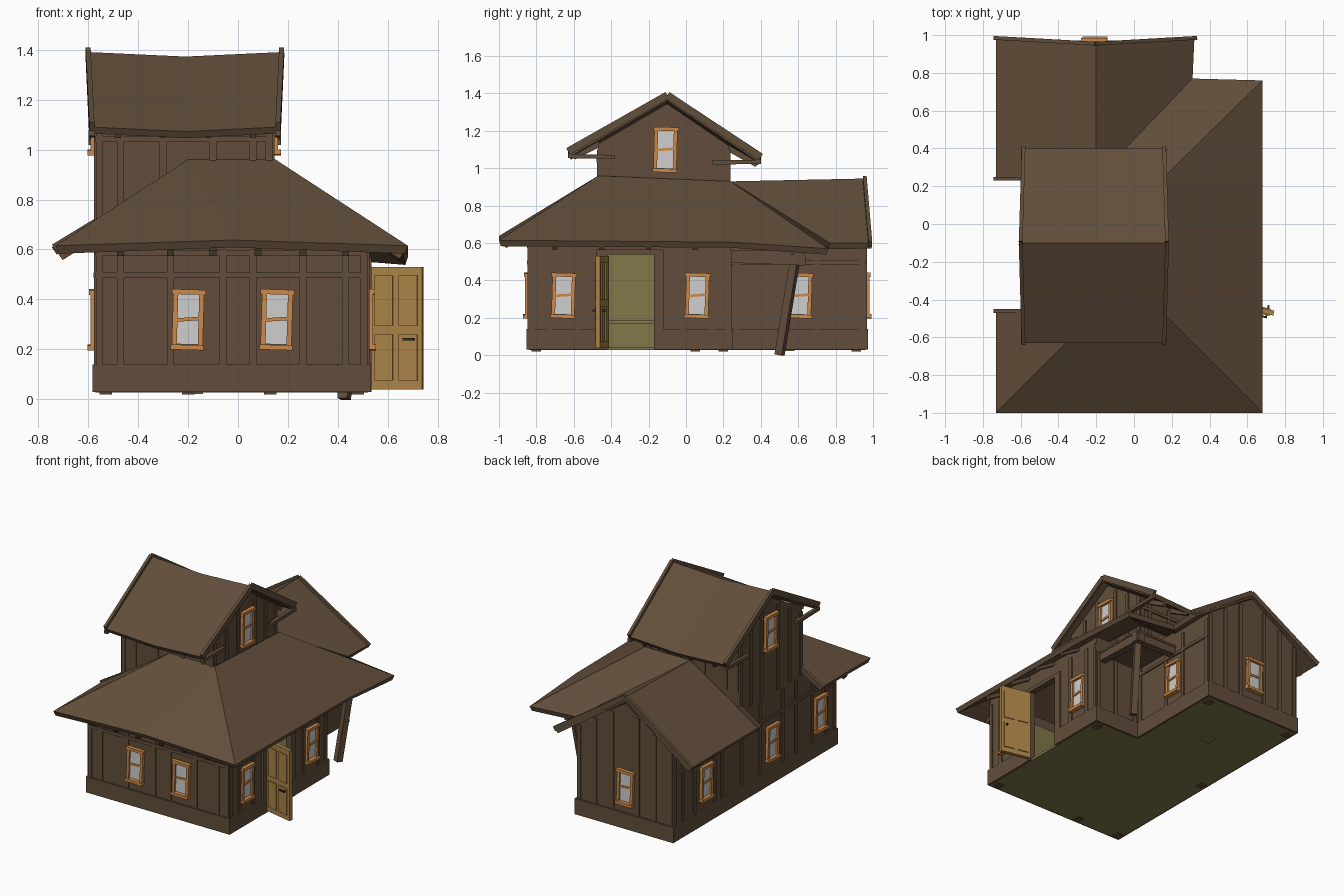
import bpy, bmesh, math
from mathutils import Matrix, Vector

cube = bpy.data.objects.get("Cube")
if cube:
    bpy.data.objects.remove(cube)


def material(name, r, g, b):
    m = bpy.data.materials.new(name)
    m.use_nodes = True
    m.diffuse_color = (r, g, b, 1)
    m.node_tree.nodes["Principled BSDF"].inputs["Base Color"].default_value = (r, g, b, 1)
    return m


brown = material("brown timber", .122, .076, .043)
orange = material("orange trim", .61, .25, .065)
ochre = material("ochre door", .40, .223, .061)
olive = material("olive interior", .223, .188, .07)
glass = material("pale glass", .62, .62, .62)
iron = material("dark iron", .03, .025, .02)

parts = {}


def part(name, mat):
    return parts.setdefault(name, (bmesh.new(), mat))[0]


def box(name, mat, lo, hi, frame=Matrix()):
    """Box between two corners, placed in a local frame."""
    lo, hi = Vector(lo), Vector(hi)
    m = frame @ Matrix.Translation((lo + hi) / 2) @ Matrix.Diagonal((*(hi - lo), 1))
    bmesh.ops.create_cube(part(name, mat), size=1, matrix=m)


def beam(name, mat, p, q, w, h):
    """Bar of section w by h from p to q."""
    p, q = Vector(p), Vector(q)
    rot = (q - p).to_track_quat('Y', 'Z').to_matrix().to_4x4()
    box(name, mat, (-w / 2, 0, -h / 2), (w / 2, (q - p).length, h / 2),
        Matrix.Translation(p) @ rot)


def prism(name, mat, points, shift):
    """Extrude a flat outline along a vector."""
    bm = part(name, mat)
    face = bm.faces.new([bm.verts.new(p) for p in points])
    out = bmesh.ops.extrude_face_region(bm, geom=[face])
    bmesh.ops.translate(bm, vec=shift, verts=[v for v in out["geom"] if isinstance(v, bmesh.types.BMVert)])
    bmesh.ops.recalc_face_normals(bm, faces=bm.faces)


def sheet(name, points, faces, thick):
    """Roof surface with thickness hanging below it."""
    bm = part(name, brown)
    vs = {k: bm.verts.new(p) for k, p in points.items()}
    for f in faces:
        face = bm.faces.new([vs[k] for k in f.split()])
        face.normal_update()
        if face.normal.z < 0:
            face.normal_flip()
    solid[name] = thick


solid = {}


def wall_frame(x, y, z, side):
    """Local frame whose -y points out of the wall."""
    turn = {"front": 0, "left": 90, "back": 180, "right": -90}[side]
    return Matrix.Translation((x, y, z)) @ Matrix.Rotation(math.radians(turn), 4, 'Z')


# Walls
x0, x1, xn = -.57, .52, .17
y0, yn, y1 = -.84, .24, .96
low, top, t = .03, .67, .03
box("front_wall", brown, (x0, y0, low), (x1, y0 + t, top))
box("right_wall", brown, (x0, y0, low), (x0 + t, y1, top))
box("left_wall", brown, (x1 - t, y0, low), (x1, -.42, top))
box("left_wall", brown, (x1 - t, -.17, low), (x1, yn, top))
box("left_wall", brown, (x1 - t, -.42, .54), (x1, -.17, top))
box("porch_back_wall", brown, (xn, yn - t, low), (x1, yn, top))
box("porch_side_wall", brown, (xn - t, yn, low), (xn, y1, top))
prism("gable_end_wall", brown, [(x0, y1, low), (xn, y1, low), (xn, y1, top), (-.2, y1, .9), (x0, y1, top)], (0, -t, 0))
prism("tower_walls", brown, [(x0, -.47, .6), (x0, .23, .6), (x0, .23, 1.12), (x0, -.1, 1.345), (x0, -.47, 1.13)], (.71, 0, 0))

# Floor, inner lining and feet
box("floor", olive, (x0, y0, .028), (x1, yn, .045))
box("floor", olive, (x0, yn, .028), (xn, y1, .045))
box("inner_lining", olive, (x0 + t, y0 + t, .045), (x0 + t + .008, y1 - t, .6))
box("inner_lining", olive, (x0 + t, y0 + t, .045), (x1 - t, y0 + t + .008, .6))
box("inner_lining", olive, (x0 + t, yn - t - .008, .045), (x1 - t, yn - t, .6))
box("inner_baseboard", olive, (x0 + t, y0 + t, .045), (x0 + t + .02, yn, .17))
box("inner_baseboard", olive, (x0 + t, y0 + t, .17), (x0 + t + .03, yn, .19))
for fx, fy in [(-.53, -.8), (-.2, -.8), (.48, -.8), (.48, .2), (.13, .91), (-.53, .91), (-.53, .05)]:
    box("feet", brown, (fx - .025, fy - .025, .02), (fx + .025, fy + .025, .035))
box("floor_hatch", olive, (-.22, .5, .022), (-.14, .58, .03))

# Plinth boards
e = .012
for lo, hi in [((x0, y0 - e), (x1 + e, y0)), ((x0 - e, y0 - e), (x0, y1 + e)),
               ((x1, y0 - e), (x1 + e, -.45)), ((x1, -.13), (x1 + e, yn + e)),
               ((xn, yn), (x1 + e, yn + e)), ((xn, yn), (xn + e, y1 + e)),
               ((x0, y1), (xn + e, y1 + e))]:
    box("plinth", brown, (*lo, low), (*hi, .14))


# Battens and rails on the outside
def batten(x, y, side, z0, z1, w=.028):
    box("battens", brown, (-w / 2, -.007, z0), (w / 2, .005, z1), wall_frame(x, y, 0, side))


def rail(x, y, side, half, z):
    box("rails", brown, (-half, -.009, z), (half, .005, z + .022), wall_frame(x, y, 0, side))


for x in (-.555, -.47, -.27, -.06, .06, .26, .43, .505):
    batten(x, y0, "front", .14, .6)
for y in (-.825, -.73, -.58, -.4, -.25, 0, .2, .42, .5, .72, .85, .945):
    batten(x0, y, "right", .14, .64)
for y in (-.825, -.73, -.58, -.02, .14, .225):
    batten(x1, y, "left", .14, .62)
for y in (.27, .53, .7, .94):
    batten(xn, y, "left", .14, .62)
for x in (.2, .36, .505):
    batten(x, yn, "back", .14, .56)
for x in (-.555, -.43, -.3, -.1, .03, .155):
    batten(x, y1, "back", .14, .89 - abs(x + .2) * .64)
for z in (.485, .575):
    rail(-.025, y0, "front", .545, z)
rail(x0, .06, "right", .9, .485)
rail(xn, .6, "left", .36, .485)
for x, side in ((x0, "right"), (.14, "left")):
    for y in (-.455, -.33, -.2, -.02, .1, .215):
        batten(x, y, side, .66, 1.32 - abs(y + .1) * .62)
for x in (-.555, -.47, -.3, -.1, .06, .125):
    batten(x, -.47, "front", .7, 1.1)
    batten(x, .23, "back", .8, 1.1)
rail(-.215, -.47, "front", .355, 1.03)
rail(-.215, .23, "back", .355, 1.03)


# Windows
def window(x, y, z, side):
    f = wall_frame(x, y, z, side) @ Matrix.Rotation(.03, 4, 'Y')
    box("window_glass", glass, (-.05, -.008, -.1), (.05, .004, .1), f)
    for s in (-1, 1):
        box("window_frames", orange, (s * .052 - .01, -.02, -.11), (s * .052 + .01, .004, .11), f)
    box("window_frames", orange, (-.068, -.026, .1), (.068, .004, .12), f)
    box("window_frames", orange, (-.066, -.032, -.122), (.066, .004, -.102), f)
    box("window_frames", orange, (-.05, -.015, -.006), (.05, .004, .008),
        f @ Matrix.Rotation(-.1, 4, 'Y'))


for spot in [(-.2, y0, "front"), (.155, y0, "front"), (x1, -.655, "left"), (x1, .06, "left"),
             (xn, .61, "left"), (x0, .6, "right"), (x0, -.13, "right"), (x0, -.66, "right"),
             (-.21, y1, "back")]:
    window(spot[0], spot[1], .32, spot[2])
window(.14, -.11, 1.1, "left")
window(x0, -.11, 1.1, "right")

# Doorway casing and open door
for a, b, c, d in [(-.48, -.42, low, .56), (-.17, -.12, low, .56), (-.48, -.12, .54, .565)]:
    box("door_casing", brown, (x1 - .01, a, c), (x1 + .014, b, d))
df = Matrix.Translation((.53, -.425, .04)) @ Matrix.Rotation(-.22, 4, 'Z')
box("door", ochre, (0, -.013, 0), (.215, .013, .49), df)
for u in (.02, .12):
    for za, zb in ((.035, .22), (.255, .455)):
        box("door_panels", ochre, (u, -.019, za), (u + .075, .019, zb), df)
box("door_handle", iron, (.14, -.035, .195), (.185, -.025, .205), df)
box("door_handle", iron, (.175, -.035, .195), (.185, .035, .205), df)

# Lower hipped roof joined with the rear gable
sheet("lower_roof", {
    "A": (-.73, -1, .615), "M": (-.02, -1, .638), "B": (.68, -1, .615), "S": (-.2, -.47, .96),
    "T": (.15, -.47, .96), "U": (.15, .24, .93), "D": (.68, .24, .605), "C": (.68, .76, .57),
    "V": (.31, .77, .6), "R": (-.2, .24, .93), "Q": (-.2, .955, .945), "E": (.32, .99, .6),
    "F": (-.73, .99, .6), "G": (-.73, .24, .6), "K": (-.57, -.46, .72), "L": (-.73, -.46, .615)},
    ["A M S", "M T S", "M B T", "B D U T", "D C U", "C V R U", "V E Q R", "R Q F G", "A S K L"], .035)

# Tower roof, sagging in the middle
pts, faces = {}, []
for i, (xe, xr, sag) in enumerate([(-.585, -.6, 0), (-.21, -.21, .018), (.16, .175, 0)]):
    pts |= {f"f{i}": (xe, -.63, 1.09 - sag), f"r{i}": (xr, -.1, 1.39 - sag), f"b{i}": (xe, .4, 1.06 - sag)}
for i in (0, 1):
    for a, b in ("fr", "rb"):
        faces.append(f"{a}{i} {a}{i + 1} {b}{i + 1} {b}{i}")
sheet("tower_roof", pts, faces, .03)

# Barge boards
for i in (0, 2):
    for a in "fb":
        beam("tower_barge_boards", brown, pts[f"{a}{i}"], pts[f"r{i}"], .02, .04)
        ex, ey, ez = pts[f"{a}{i}"]
        inner = -.38 if a == "f" else .14
        beam("eave_returns", brown, (ex, ey, ez - .025), (ex, inner, ez - .03), .025, .022)
for x in (-.735, .325):
    beam("rear_barge_boards", brown, (x, .985, .595), (-.2, .955, .945), .02, .035)
beam("rear_barge_boards", brown, (-.735, .24, .595), (-.57, .24, .7), .02, .035)
beam("front_barge_board", brown, (-.735, -.46, .605), (-.57, -.46, .705), .02, .035)

# Rafter tails
for x in (-.47, -.27, -.1, .08, .26, .43):
    beam("rafters", brown, (x, -.97, .586), (x, -.83, .675), .028, .03)
for x in (-.48, -.3, -.12, .06):
    beam("rafters", brown, (x, -.6, 1.06), (x, -.46, 1.13), .025, .03)
    beam("rafters", brown, (x, .38, 1.02), (x, .22, 1.11), .025, .03)
for y in (-.7, -.45, -.2, .05):
    beam("rafters", brown, (.655, y, .575), (.51, y, .665), .028, .03)
for y in (-.75, -.58, .35, .6, .85):
    beam("rafters", brown, (-.71, y, .57), (-.56, y, .665), .028, .03)

# Porch beams, ceiling and leaning post
beam("porch_beams", brown, (.47, yn, .525), (.47, .64, .51), .05, .06)
beam("porch_beams", brown, (xn, .6, .525), (.5, .6, .515), .05, .06)
box("porch_ceiling", brown, (xn, yn, .545), (.5, .63, .56))
beam("porch_post", brown, (.425, .5, .002), (.46, .585, .52), .042, .042)

# Finish all parts
for name, (bm, mat) in parts.items():
    mesh = bpy.data.meshes.new(name)
    bm.to_mesh(mesh)
    bm.free()
    mesh.materials.append(mat)
    ob = bpy.data.objects.new(name, mesh)
    bpy.context.collection.objects.link(ob)
    if name in solid:
        mod = ob.modifiers.new("thickness", 'SOLIDIFY')
        mod.thickness = solid[name]
        mod.offset = -1
